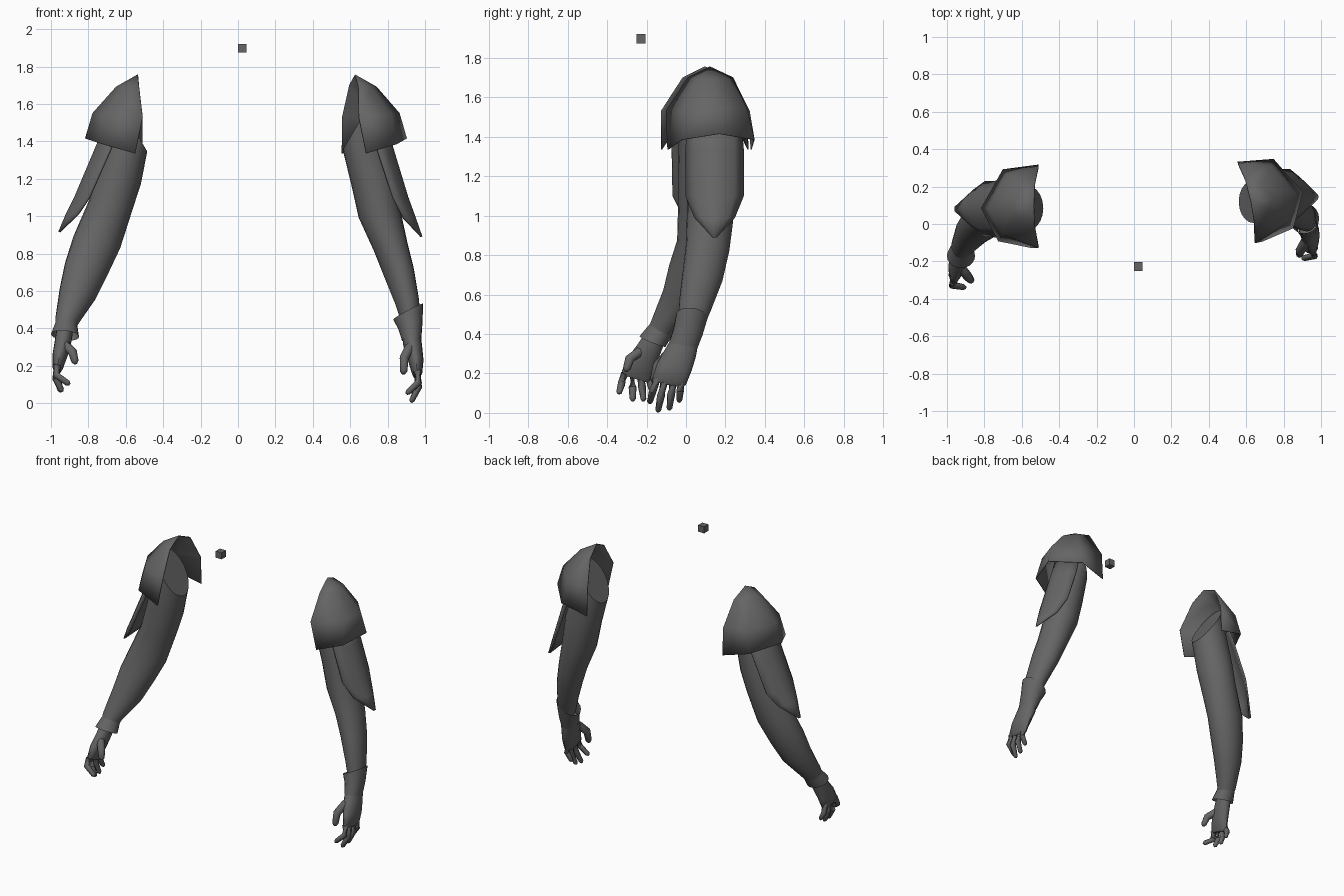
import bpy, bmesh, math
from mathutils import Vector, Matrix

if "Cube" in bpy.data.objects:
    bpy.data.objects.remove(bpy.data.objects["Cube"])

grey = bpy.data.materials.new("dark_grey")
grey.diffuse_color = (0.13, 0.13, 0.13, 1)
grey.use_nodes = True
grey.node_tree.nodes["Principled BSDF"].inputs["Base Color"].default_value = grey.diffuse_color


def finish(name, bm, angle=40, thickness=0):
    bmesh.ops.recalc_face_normals(bm, faces=bm.faces)
    me = bpy.data.meshes.new(name)
    bm.to_mesh(me)
    bm.free()
    me.materials.append(grey)
    ob = bpy.data.objects.new(name, me)
    bpy.context.collection.objects.link(ob)
    bpy.ops.object.select_all(action='DESELECT')
    ob.select_set(True)
    bpy.context.view_layer.objects.active = ob
    bpy.ops.object.shade_smooth_by_angle(angle=math.radians(angle))
    if thickness:
        mod = ob.modifiers.new("thickness", 'SOLIDIFY')
        mod.thickness = thickness
        mod.offset = 0
    return ob


def skin(name, rows, closed=True, caps=(True, True), angle=40, thickness=0):
    """Joins rows of points into one surface."""
    bm = bmesh.new()
    vs = [[bm.verts.new(p) for p in row] for row in rows]
    n = len(rows[0])
    for a, b in zip(vs, vs[1:]):
        for i in range(n if closed else n - 1):
            j = (i + 1) % n
            bm.faces.new((a[i], a[j], b[j], b[i]))
    if caps[0]:
        bm.faces.new(vs[0])
    if caps[1]:
        bm.faces.new(vs[-1])
    return finish(name, bm, angle, thickness)


def limb(name, side, rings, n=20, caps=(True, True)):
    """Loft of tilted ellipses: cx, cy, cz, rx, ry, x slope, y slope."""
    rows = []
    for cx, cy, cz, rx, ry, sx, sy in rings:
        row = []
        for i in range(n):
            t = 2 * math.pi * i / n
            u, v = rx * math.cos(t), ry * math.sin(t)
            row.append(Vector((side * (cx + u), cy + v, cz + sx * u + sy * v)))
        rows.append(row)
    return skin(name, rows, caps=caps)


def digit(name, side, path, r, n=8):
    """Tapered finger through three points, with a rounded tip."""
    a, b, c = [Vector((side * p[0], p[1], p[2])) for p in path]
    d = (c - b).normalized()
    stops = [(a, b - a, r), (b, c - a, r * .95), (c - d * r * .6, d, r * .75), (c, d, r * .35)]
    rows = []
    for p, axis, rad in stops:
        q = axis.to_track_quat('Z', 'Y')
        rows.append([p + q @ Vector((rad * math.cos(2 * math.pi * i / n),
                                     rad * math.sin(2 * math.pi * i / n), 0)) for i in range(n)])
    return skin(name, rows, angle=60)


def shoulder_pad(name, side, centre, turn):
    """Half dome, open towards the body."""
    rows = [
        [(0.04, -.22, 1.335), (.215, -.185, 1.385), (.305, -.01, 1.415), (.19, .195, 1.385), (0, .22, 1.335)],
        [(0, -.22, 1.53), (.19, -.15, 1.54), (.265, -.01, 1.55), (.17, .16, 1.54), (0, .21, 1.53)],
        [(.02, -.11, 1.70), (.10, -.07, 1.69), (.14, -.01, 1.69), (.10, .08, 1.69), (.02, .12, 1.70)],
    ]
    rot = Matrix.Rotation(turn, 4, 'Z')

    def place(p):
        x, y, z = p
        return rot @ Vector((side * x, y, z)) + Vector((side * centre[0], centre[1], 0))

    bm = bmesh.new()
    vs = [[bm.verts.new(place(p)) for p in row] for row in rows]
    peak = bm.verts.new(place((.025, 0, 1.755)))
    for a, b in zip(vs, vs[1:]):
        for i in range(4):
            bm.faces.new((a[i], a[i + 1], b[i + 1], b[i]))
    for i in range(4):
        bm.faces.new((vs[-1][i], vs[-1][i + 1], peak))
    return finish(name, bm, 50, .006)


def arm_plate(name, side, y, rows, n=7):
    """Curved pointed plate outside the upper arm: mid x, z, half width, edge inset."""
    grid = []
    for x, z, w, inset in rows:
        grid.append([Vector((side * (x - inset * abs(t) ** 1.8), y + w * t, z))
                     for t in [2 * i / (n - 1) - 1 for i in range(n)]])
    return skin(name, grid, closed=False, caps=(False, False), thickness=.012)


# arms, shoulder to wrist
limb("right_arm", 1, [
    (.64, .12, 1.49, .08, .115, 1.7, 0), (.72, .13, 1.2, .115, .125, .25, 0),
    (.755, .125, 1.02, .11, .12, .25, 0), (.815, .11, .84, .09, .11, .25, -.15),
    (.86, .085, .70, .08, .10, .25, -.3), (.905, .045, .54, .063, .08, .2, -.3),
    (.925, .02, .43, .05, .06, .1, -.3)])
limb("left_arm", -1, [
    (.57, .085, 1.49, .085, .12, 1.7, 0), (.64, .085, 1.2, .12, .125, .25, 0),
    (.68, .08, 1.06, .115, .12, .25, 0), (.755, .06, .86, .125, .105, .25, -.15),
    (.81, .015, .72, .115, .10, .25, -.3), (.855, -.03, .59, .098, .085, .25, -.4),
    (.915, -.115, .44, .062, .062, .2, -.4), (.92, -.14, .40, .055, .055, .1, -.4)])

# cuffs: the right flares upwards, the left flares downwards
limb("right_cuff", 1, [
    (.91, .03, .49, .08, .08, .53, -.1), (.922, .01, .41, .064, .074, .25, -.2),
    (.928, -.015, .34, .052, .072, .05, -.2)], caps=(False, False))
limb("left_cuff", -1, [
    (.918, -.125, .425, .058, .06, .1, -.4),
    (.925, -.17, .362, .075, .066, .1, -.4)], caps=(False, False))

# palms
limb("right_palm", 1, [
    (.925, 0, .38, .05, .065, 0, -.2), (.935, -.03, .30, .05, .08, 0, -.2),
    (.95, -.06, .23, .042, .088, 0, -.2), (.957, -.085, .16, .028, .085, 0, -.2),
    (.955, -.09, .142, .016, .07, 0, -.2)], n=16)
limb("left_palm", -1, [
    (.925, -.15, .40, .045, .05, 0, -.3), (.935, -.185, .33, .045, .06, 0, -.3),
    (.95, -.225, .26, .042, .07, 0, -.3), (.963, -.25, .19, .028, .075, 0, -.3),
    (.963, -.255, .172, .016, .062, 0, -.3)], n=16)

# fingers: base y, tip x, tip y, tip z
right_tips = [(-.15, .90, -.185, .05), (-.107, .925, -.143, .005), (-.064, .93, -.085, .015), (-.022, .93, -.035, .055)]
left_tips = [(-.31, .90, -.34, .10), (-.272, .94, -.27, .06), (-.232, .945, -.215, .06), (-.195, .95, -.165, .09)]
for side, label, tips, bx, bz in ((1, "right", right_tips, .957, .17), (-1, "left", left_tips, .965, .20)):
    for i, (by, tx, ty, tz) in enumerate(tips):
        mid = (bx + .008, by + (ty - by) * .55, bz + (tz - bz) * .5)
        digit(f"{label}_finger_{i + 1}", side, [(bx, by, bz), mid, (tx, ty, tz)], .021)
digit("right_thumb", 1, [(.92, -.09, .30), (.888, -.145, .24), (.885, -.165, .155)], .027)
digit("left_thumb", -1, [(.925, -.235, .31), (.885, -.285, .275), (.868, -.305, .21)], .026)

# outer plates on the upper arms
arm_plate("right_arm_plate", 1, .145, [
    (.785, 1.5, .13, .08), (.835, 1.33, .145, .08), (.905, 1.1, .145, .075),
    (.945, .99, .10, .06), (.98, .89, .008, 0)])
arm_plate("left_arm_plate", -1, .08, [
    (.70, 1.5, .13, .08), (.76, 1.36, .15, .08), (.87, 1.1, .145, .075),
    (.915, 1.01, .10, .06), (.955, .915, .008, 0)])

# shoulder pads
shoulder_pad("right_shoulder_pad", 1, (.60, .115), math.radians(12))
shoulder_pad("left_shoulder_pad", -1, (.51, .095), 0)

# small floating cube
bm = bmesh.new()
bmesh.ops.create_cube(bm, size=.047, matrix=Matrix.Translation((.023, -.228, 1.898)))
finish("small_cube", bm, 30)
